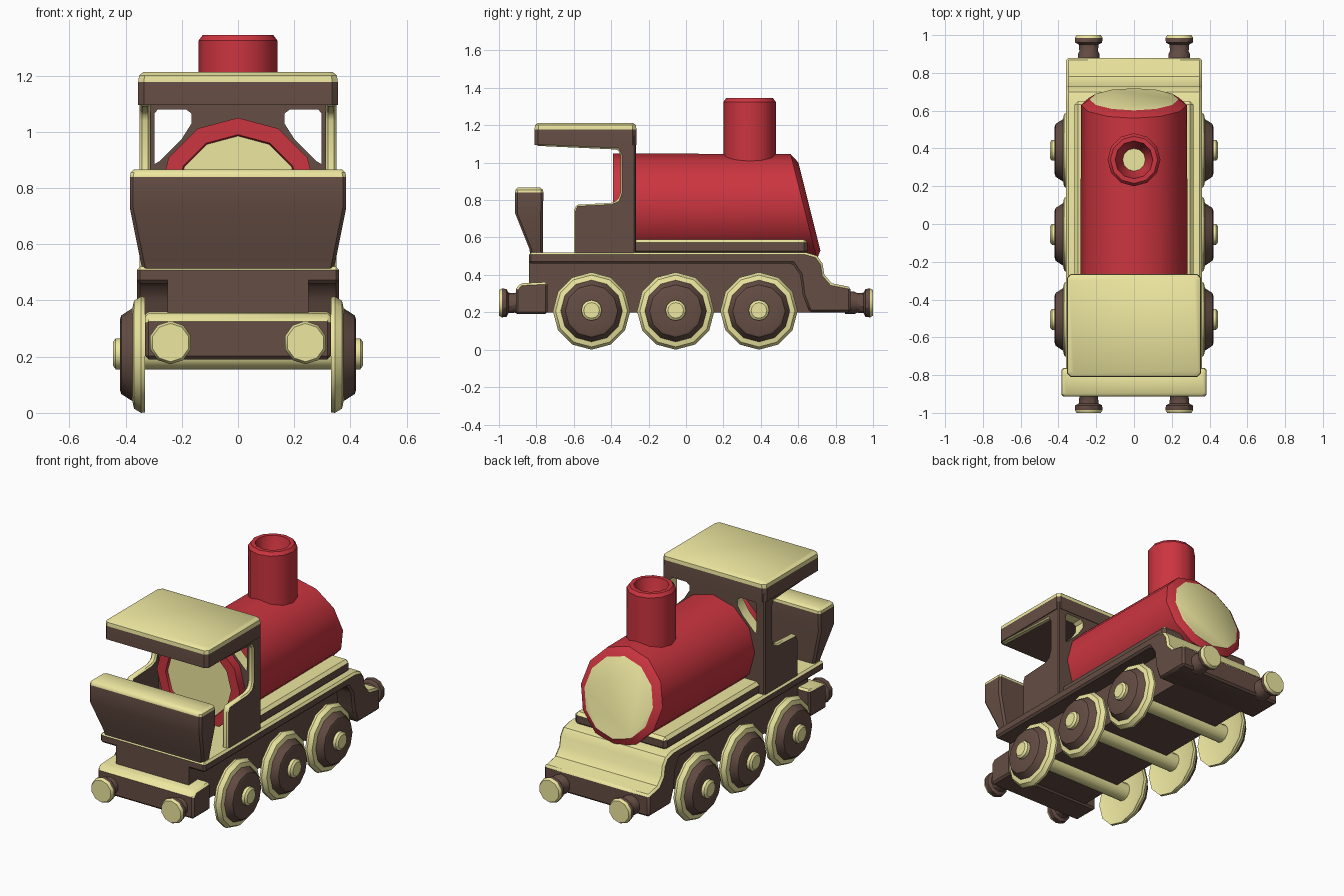
import bpy, bmesh, math
from mathutils import Vector

if "Cube" in bpy.data.objects:
    bpy.data.objects.remove(bpy.data.objects["Cube"])

BROWN, CREAM, RED = 0, 1, 2
MATS = []
for mat_name, col in (("brown", (0.13, 0.075, 0.058)), ("cream", (0.85, 0.80, 0.35)),
                      ("red", (0.60, 0.035, 0.05))):
    m = bpy.data.materials.new(mat_name)
    m.diffuse_color = (*col, 1)
    m.use_nodes = True
    m.node_tree.nodes["Principled BSDF"].inputs["Base Color"].default_value = m.diffuse_color
    MATS.append(m)


def finish(name, bm, paint=None, bevel=0):
    """Bevel, paint faces with paint(normal, centre) and make the object."""
    bmesh.ops.recalc_face_normals(bm, faces=bm.faces)
    if bevel:
        edges = [e for e in bm.edges if e.calc_face_angle(0) > math.radians(40)]
        bmesh.ops.bevel(bm, geom=edges, offset=bevel, segments=1, affect='EDGES',
                        clamp_overlap=True)
    bm.normal_update()
    if paint:
        for f in bm.faces:
            f.material_index = paint(f.normal, f.calc_center_median())
    me = bpy.data.meshes.new(name)
    bm.to_mesh(me)
    bm.free()
    for m in MATS:
        me.materials.append(m)
    ob = bpy.data.objects.new(name, me)
    bpy.context.collection.objects.link(ob)
    return ob


def prism(name, pts, a, b, axis, paint, bevel=0):
    """Extrude a profile along x (points y,z) or along y (points x,z)."""
    bm = bmesh.new()
    put = (lambda p, t: (t, p[0], p[1])) if axis == 'x' else (lambda p, t: (p[0], t, p[1]))
    lo = [bm.verts.new(put(p, a)) for p in pts]
    hi = [bm.verts.new(put(p, b)) for p in pts]
    bm.faces.new(lo)
    bm.faces.new(hi)
    for i in range(len(pts)):
        j = (i + 1) % len(pts)
        bm.faces.new((lo[i], lo[j], hi[j], hi[i]))
    return finish(name, bm, paint, bevel)


def loft(name, rings, mats):
    """Join rings of points; mats = start cap, each band, end cap (None = open)."""
    bm = bmesh.new()
    vs = [[bm.verts.new(p) for p in r] for r in rings]
    n = len(rings[0])
    faces = [(bm.faces.new(vs[0]), mats[0])]
    for k in range(len(vs) - 1):
        for i in range(n):
            j = (i + 1) % n
            faces.append((bm.faces.new((vs[k][i], vs[k][j], vs[k + 1][j], vs[k + 1][i])),
                          mats[k + 1]))
    faces.append((bm.faces.new(vs[-1]), mats[-1]))
    for f, m in faces:
        f.material_index = m
    return finish(name, bm)


def lathe(name, prof, mats, axis, centre, n=12):
    """Revolve (radius, distance) pairs about an axis."""
    u, v, w = {'x': ((0, 1, 0), (0, 0, 1), (1, 0, 0)),
               'y': ((1, 0, 0), (0, 0, 1), (0, 1, 0)),
               'z': ((1, 0, 0), (0, 1, 0), (0, 0, 1))}[axis]
    u, v, w, c = Vector(u), Vector(v), Vector(w), Vector(centre)
    ang = [2 * math.pi * i / n for i in range(n)]
    return loft(name, [[c + w * t + (u * math.sin(a) + v * math.cos(a)) * r for a in ang]
                       for r, t in prof], mats)


def rects(name, secs, mats, c=0.02):
    """Stack rectangles (z, half width, y0, y1) with clipped corners."""
    return loft(name, [[(-x, a + c, z), (-x + c, a, z), (x - c, a, z), (x, a + c, z),
                        (x, b - c, z), (x - c, b, z), (-x + c, b, z), (-x, b - c, z)]
                       for z, x, a, b in secs], mats)


def cream_top(n, c):
    return CREAM if n.z > 0.3 else BROWN


# Chassis: running plate sweeping down at the back, and the narrower frame below
plate = [(-.84, .52), (.64, .52), (.70, .503), (.73, .46), (.74, .40), (.78, .355),
         (.88, .335), (.88, .20), (.66, .20), (.625, .29), (.61, .40), (.57, .46), (-.84, .46)]
prism("running_plate", plate, -.36, .36, 'x',
      lambda n, c: CREAM if n.z > .3 or (n.y > .2 and c.z > .335 and abs(n.x) < .8) else BROWN,
      .012)
prism("frame", [(-.84, .20), (.68, .20), (.62, .48), (-.84, .48)], -.25, .25, 'x',
      lambda n, c: BROWN)
prism("boiler_shelf", [(-.30, .51), (.65, .51), (.65, .59), (-.30, .59)], -.315, .315, 'x',
      cream_top, .018)

# Front beam with a sloping top
prism("front_beam", [(-.91, .19), (-.91, .325), (-.885, .355), (-.74, .362), (-.74, .19)],
      -.33, .33, 'x', cream_top, .012)

# Boiler with a slanted nose
def boiler_ring(r, y, slope=0):
    return [(r * math.sin(a), y - slope * r * math.cos(a), .765 + r * math.cos(a))
            for a in (2 * math.pi * i / 12 for i in range(12))]

loft("boiler", [boiler_ring(.22, -.375), boiler_ring(.225, -.39), boiler_ring(.285, -.39),
                boiler_ring(.28, .63, .25), boiler_ring(.235, .66, .25)],
     [CREAM, RED, RED, RED, RED, CREAM])

# Chimney with a shallow bore
lathe("chimney", [(.14, .95), (.14, 1.325), (.125, 1.345), (.10, 1.345), (.085, 1.28), (.06, 1.22)],
      [RED, RED, RED, RED, RED, RED, CREAM], 'z', (0, .34, 0))

# Cab sides: open C shape with cream edges
side = [(-.27, .51), (-.60, .51), (-.60, .74), (-.585, .775), (-.40, .785), (-.365, .80),
        (-.35, .84), (-.35, 1.04), (-.365, 1.07), (-.80, 1.09), (-.80, 1.15), (-.27, 1.15)]
for s, label in ((-1, "left"), (1, "right")):
    prism("cab_side_" + label, side, s * .312, s * .35, 'x',
          lambda n, c: CREAM if abs(n.x) < .9 and n.y < .5 else BROWN, .008)

# Cab back wall with two cut windows
wall = prism("cab_back_wall", [(-.33, .51), (.33, .51), (.33, 1.15), (-.33, 1.15)],
             -.335, -.268, 'y', lambda n, c: BROWN)
for s in (-1, 1):
    hole = [(.165, 1.065), (.185, 1.08), (.285, 1.08), (.297, 1.065), (.297, .885), (.28, .895),
            (.20, .975), (.165, 1.03)]
    cutter = prism("window_cutter", [(s * x, z) for x, z in hole], -.5, -.1, 'y', None)
    cutter.hide_render = True
    mod = wall.modifiers.new("window", 'BOOLEAN')
    mod.operation, mod.solver, mod.object = 'DIFFERENCE', 'EXACT', cutter
    bpy.context.view_layer.objects.active = wall
    bpy.ops.object.modifier_apply(modifier=mod.name)
    bpy.data.objects.remove(cutter)
for p in wall.data.polygons:
    inner = abs(p.center.x) < .32 and .6 < p.center.z < 1.12
    p.material_index = CREAM if inner and abs(p.normal.y) < .5 else BROWN

# Roof and bunker
rects("cab_roof", [(1.095, .355, -.81, -.265), (1.178, .355, -.81, -.265),
                   (1.20, .352, -.807, -.268), (1.212, .338, -.793, -.282)],
      [BROWN, BROWN, CREAM, CREAM, CREAM])
rects("bunker", [(.49, .335, -.83, -.765), (.54, .347, -.838, -.765), (.73, .385, -.914, -.765),
                 (.84, .385, -.914, -.762), (.855, .382, -.911, -.765), (.866, .37, -.90, -.778)],
      [BROWN, BROWN, BROWN, BROWN, CREAM, CREAM, CREAM], .012)

# Wheels and axles
for k, y in enumerate((-.505, -.055, .39), 1):
    lathe(f"axle_{k}", [(.042, -.445), (.055, -.435), (.055, .435), (.042, .445)],
          [CREAM] * 5, 'x', (0, y, .21), 12)
    for s, label in ((-1, "left"), (1, "right")):
        prof = [(.04, .345), (.16, .345), (.205, .33), (.207, .345), (.192, .37),
                (.165, .376), (.14, .415), (.125, .42), (.04, .415)]
        lathe(f"wheel_{k}_{label}", [(r, s * t) for r, t in prof],
              [CREAM] * 6 + [BROWN] * 4, 'x', (0, y, .207))

# Buffers at both ends
for e, end in ((-1, "front"), (1, "back")):
    for s, label in ((-1, "left"), (1, "right")):
        prof = [(.06, .85), (.06, .90), (.052, .915), (.055, .95), (.075, .96), (.077, .985),
                (.068, 1.0)]
        lathe(f"buffer_{end}_{label}", [(r, e * t) for r, t in prof],
              [BROWN] * 6 + [CREAM] * 2, 'y', (s * .24, 0, .25), 10)

# Smooth shading with crisp edges
bpy.ops.object.select_all(action='SELECT')
bpy.context.view_layer.objects.active = wall
bpy.ops.object.shade_smooth_by_angle(angle=math.radians(35))
